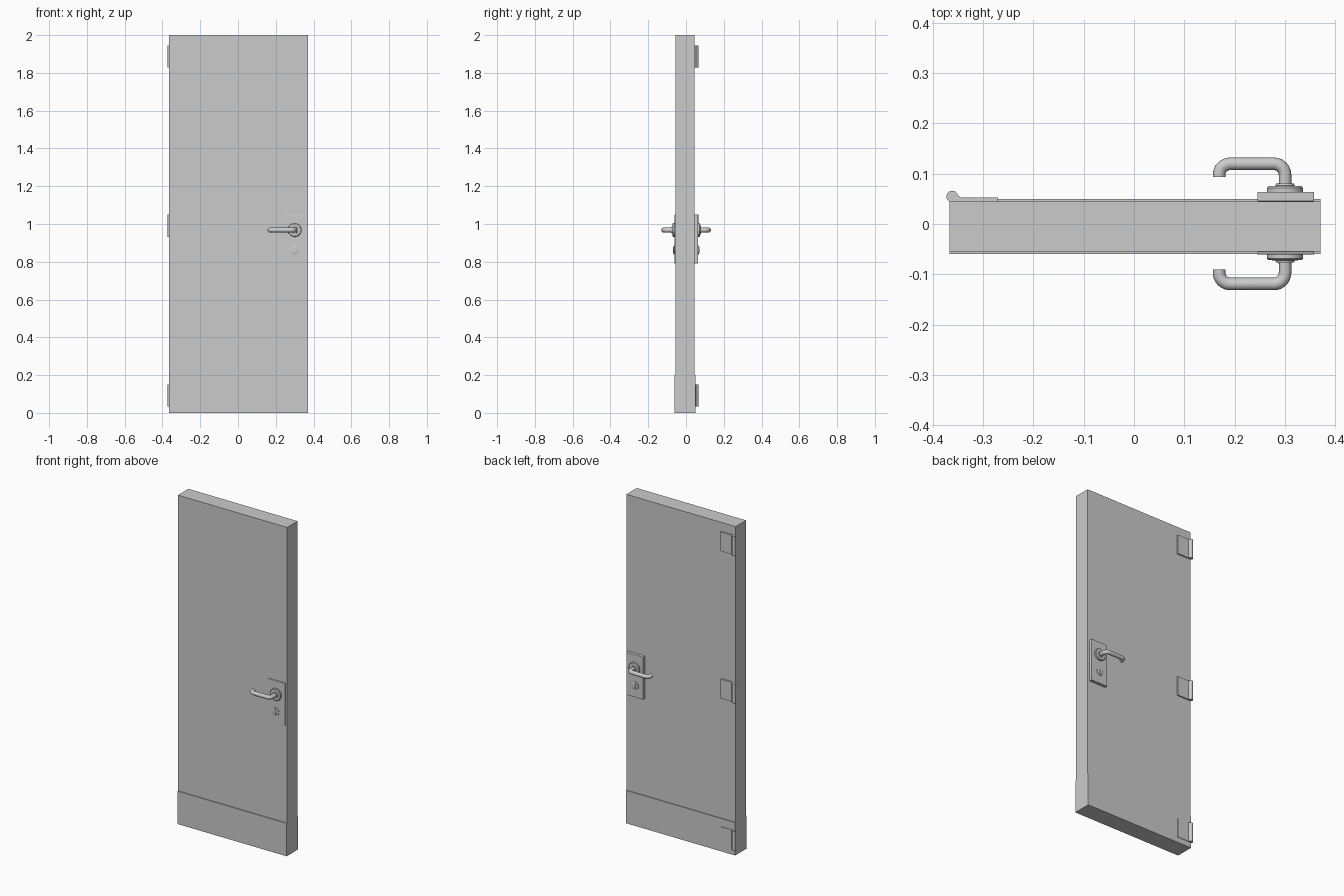
import bpy, bmesh, math
from mathutils import Vector

if "Cube" in bpy.data.objects:
    bpy.data.objects.remove(bpy.data.objects["Cube"])

HX, HZ, KZ = 0.3, 0.968, 0.862   # handle axis and keyhole height


def add_mesh(name, bm, smooth=False, bevel=0):
    bmesh.ops.recalc_face_normals(bm, faces=bm.faces)
    me = bpy.data.meshes.new(name)
    bm.to_mesh(me)
    bm.free()
    ob = bpy.data.objects.new(name, me)
    bpy.context.collection.objects.link(ob)
    if bevel:
        mod = ob.modifiers.new("bevel", 'BEVEL')
        mod.width, mod.segments = bevel, 2
    if smooth:
        bpy.ops.object.select_all(action='DESELECT')
        bpy.context.view_layer.objects.active = ob
        ob.select_set(True)
        bpy.ops.object.shade_smooth_by_angle(angle=math.radians(35))
    return ob


def box(name, x, y, z, bevel=0):
    bm = bmesh.new()
    for v in bmesh.ops.create_cube(bm, size=1)['verts']:
        v.co = [(r[0] + r[1]) / 2 + c * (r[1] - r[0]) for r, c in zip((x, y, z), v.co)]
    return add_mesh(name, bm, bevel=bevel)


def prism(name, pts, depth, smooth=True):
    """Extrude a closed outline of 3D points along the depth vector."""
    bm = bmesh.new()
    f = bm.faces.new([bm.verts.new(p) for p in pts])
    ext = bmesh.ops.extrude_face_region(bm, geom=[f], use_keep_orig=True)['geom']
    bmesh.ops.translate(bm, vec=depth, verts=[g for g in ext if isinstance(g, bmesh.types.BMVert)])
    return add_mesh(name, bm, smooth)


def lathe(name, profile, x, z, base, s):
    """Revolve (radius, height) points about a y axis; s is the outward side."""
    bm = bmesh.new()
    vs = [bm.verts.new((x + r, base + s * h, z)) for r, h in profile]
    es = [bm.edges.new(p) for p in zip(vs, vs[1:])]
    bmesh.ops.spin(bm, geom=vs + es, cent=(x, base, z), axis=(0, 1, 0),
                   angle=2 * math.pi, steps=40, use_duplicate=False)
    bmesh.ops.remove_doubles(bm, verts=bm.verts, dist=1e-5)
    return add_mesh(name, bm, True)


def rounded_path(pts, radius, n=8):
    """Replace inner corners of a polyline by smooth bends."""
    pts = [Vector(p) for p in pts]
    out = [pts[0]]
    for a, b, c in zip(pts, pts[1:], pts[2:]):
        u, w = (a - b).normalized() * radius, (c - b).normalized() * radius
        for i in range(n + 1):
            t = math.pi / 2 * i / n
            out.append(b + u * (1 - math.sin(t)) + w * (1 - math.cos(t)))
    return out + [pts[-1]]


def tube(name, pts, r):
    cu = bpy.data.curves.new(name, 'CURVE')
    cu.dimensions = '3D'
    cu.bevel_depth, cu.bevel_resolution, cu.use_fill_caps = r, 6, True
    sp = cu.splines.new('POLY')
    sp.points.add(len(pts) - 1)
    for p, co in zip(sp.points, pts):
        p.co = (*co, 1)
    ob = bpy.data.objects.new(name, cu)
    bpy.context.collection.objects.link(ob)
    bpy.ops.object.select_all(action='DESELECT')
    bpy.context.view_layer.objects.active = ob
    ob.select_set(True)
    bpy.ops.object.convert(target='MESH')
    bpy.ops.object.shade_smooth_by_angle(angle=math.radians(35))


# Door leaf
box("door_leaf", (-0.366, 0.37), (-0.055, 0.045), (0, 2))

# Each face: kick plate, lock plate, rosette, lever, keyhole
for side, s, face, plate, axis, tip in (("front", -1, -0.055, -0.0605, 0.119, 0.09),
                                        ("back", 1, 0.045, 0.064, 0.1195, 0.093)):
    box(side + "_kick_plate", (-0.366, 0.37), sorted((face, face + s * 0.005)), (0, 0.2))
    box(side + "_lock_plate", (0.245, 0.358), sorted((face, plate)), (0.79, 1.05), 0.0015)
    lathe(side + "_rosette", [(0, -0.001), (0.036, -0.001), (0.036, 0.008), (0.033, 0.011),
                              (0.019, 0.012), (0.018, 0.016), (0, 0.016)], HX, HZ, plate, s)
    path = [(HX, plate, HZ), (HX, s * axis, HZ), (0.169, s * axis, HZ), (0.169, s * tip, HZ)]
    tube(side + "_lever", rounded_path(path, 0.022), 0.0125)
    lathe(side + "_keyhole_cover", [(0, -0.001), (0.023, -0.001), (0.023, 0.004), (0.021, 0.005),
                                    (0, 0.005)], HX - 0.003, KZ, plate, s)
    # Lock cylinder: round head with narrow tail
    y0 = plate + s * 0.003
    head = [(HX - 0.003 + 0.009 * math.cos(a), y0, KZ + 0.007 + 0.009 * math.sin(a))
            for a in (math.radians(-60 + 300 * i / 16) for i in range(17))]
    tail = [(HX - 0.0075, y0, KZ - 0.016), (HX + 0.0015, y0, KZ - 0.016)]
    prism(side + "_lock_cylinder", head + tail, (0, s * 0.005, 0))

# Hinges on the back left edge
for i, z0 in enumerate((0.033, 0.932, 1.828), 1):
    h = 0.118
    barrel = [(-0.361 + 0.0115 * math.cos(a), 0.0545 + 0.0115 * math.sin(a), z0)
              for a in (math.tau * k / 24 for k in range(24))]
    prism(f"hinge_barrel_{i}", barrel, (0, 0, h))
    neck = [(-0.358, 0.064, z0), (-0.345, 0.0535, z0), (-0.345, 0.045, z0), (-0.36, 0.045, z0)]
    prism(f"hinge_neck_{i}", neck, (0, 0, h), False)
    box(f"hinge_leaf_{i}", (-0.347, -0.27), (0.044, 0.053), (z0, z0 + h))
